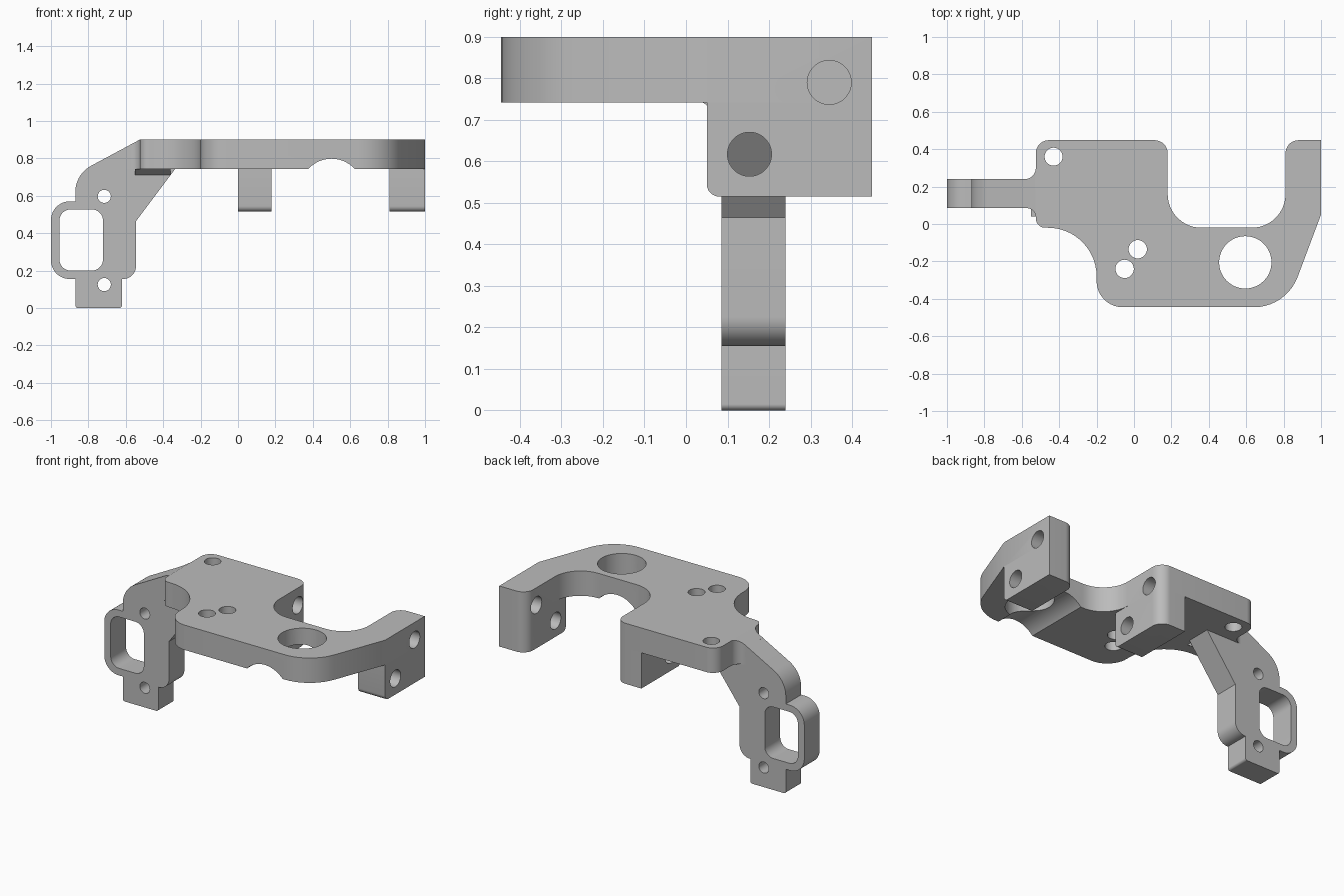
import bpy, bmesh, math
from mathutils import Vector

cube = bpy.data.objects.get("Cube")
if cube:
    bpy.data.objects.remove(cube, do_unlink=True)

grey = bpy.data.materials.new("plain grey")
grey.use_nodes = True
color = (0.5, 0.5, 0.5, 1)
grey.diffuse_color = color
grey.node_tree.nodes["Principled BSDF"].inputs["Base Color"].default_value = color


def rounded(corners):
    """Outline from (u, v, radius) corners, each rounded by an arc."""
    out = []
    for i, (u, v, r) in enumerate(corners):
        p = Vector((u, v))
        if r == 0:
            out.append(p)
            continue
        a = (Vector(corners[i - 1][:2]) - p).normalized()
        b = (Vector(corners[(i + 1) % len(corners)][:2]) - p).normalized()
        half = a.angle(b) / 2
        center = p + (a + b).normalized() * (r / math.sin(half))
        start = p + a * (r / math.tan(half)) - center
        end = p + b * (r / math.tan(half)) - center
        sweep = start.angle(end)
        steps = max(3, round(sweep / math.radians(7)))
        for k in range(steps + 1):
            t = k / steps
            out.append(center + (start * math.sin((1 - t) * sweep)
                                 + end * math.sin(t * sweep)) / math.sin(sweep))
    return out


def circle(u, v, r, n=48):
    return [Vector((u + r * math.cos(2 * math.pi * k / n),
                    v + r * math.sin(2 * math.pi * k / n))) for k in range(n)]


def prism(name, outline, lo, hi, axis):
    """Extrude a 2D outline along an axis; optional edge rounding is done later."""
    place = {"x": lambda u, v, w: (w, u, v),
             "y": lambda u, v, w: (u, w, v),
             "z": lambda u, v, w: (u, v, w)}[axis]
    bm = bmesh.new()
    bottom = bm.faces.new([bm.verts.new(place(p[0], p[1], lo)) for p in outline])
    new = bmesh.ops.extrude_face_region(bm, geom=[bottom])["geom"]
    shift = Vector(place(0, 0, hi - lo))
    bmesh.ops.translate(bm, vec=shift, verts=[g for g in new if isinstance(g, bmesh.types.BMVert)])
    bmesh.ops.recalc_face_normals(bm, faces=bm.faces)
    mesh = bpy.data.meshes.new(name)
    bm.to_mesh(mesh)
    bm.free()
    mesh.materials.append(grey)
    obj = bpy.data.objects.new(name, mesh)
    bpy.context.collection.objects.link(obj)
    return obj


def activate(obj):
    bpy.ops.object.select_all(action="DESELECT")
    obj.select_set(True)
    bpy.context.view_layer.objects.active = obj


def cut(obj, outline, lo, hi, axis):
    cutter = prism("cutter", outline, lo, hi, axis)
    cutter.hide_render = True
    mod = obj.modifiers.new("cut", "BOOLEAN")
    mod.operation, mod.solver, mod.object = "DIFFERENCE", "EXACT", cutter
    activate(obj)
    bpy.ops.object.modifier_apply(modifier=mod.name)
    bpy.data.objects.remove(cutter, do_unlink=True)


BACK, FRONT, UNDER, TOP = 0.448, -0.445, 0.742, 0.9
ARM_FRONT, ARM_BACK = 0.085, 0.24

# Main plate
plate = prism("main_plate", rounded([
    (-0.525, BACK, 0.07), (0.18, BACK, 0.07), (0.18, -0.02, 0.18),
    (0.81, -0.02, 0.18), (0.81, BACK, 0.07), (1, BACK, 0), (1, 0.05, 0),
    (0.814, FRONT, 0.25), (-0.2, FRONT, 0.14), (-0.2, -0.02, 0.26),
    (-0.525, -0.02, 0.05), (-0.525, ARM_FRONT, 0.05), (-0.6, ARM_FRONT, 0),
    (-0.6, ARM_BACK, 0), (-0.525, ARM_BACK, 0.06)]), UNDER, TOP, "z")

# Sloped trim where the plate blends into the arm
cut(plate, [(-0.525, TOP), (-0.7, 0.807), (-0.7, 1), (-0.525, 1)], -0.2, 0.6, "y")

# Vertical bores
for x, y, r in [(-0.43, 0.36, 0.048), (0.02, -0.135, 0.049),
                (-0.05, -0.24, 0.049), (0.595, -0.205, 0.14)]:
    cut(plate, circle(x, y, r), 0.6, 1, "z")

# Arched channel under the plate
cut(plate, circle(0.5, 0.63, 0.168, 64), -0.6, 0.2, "y")

# Mounting legs
legs = []
for name, corners in [
        ("center_leg", [(0, 0.05, 0), (0.18, 0.05, 0), (0.18, BACK, 0.07), (0, BACK, 0)]),
        ("left_leg", [(0.81, 0.05, 0), (1, 0.05, 0), (1, BACK, 0), (0.81, BACK, 0.07)])]:
    leg = prism(name, rounded(corners), 0.515, UNDER, "z")
    bm = bmesh.new()
    bm.from_mesh(leg.data)
    edges = [e for e in bm.edges if all(v.co.z < 0.52 and v.co.y < 0.06 for v in e.verts)]
    bmesh.ops.bevel(bm, geom=edges, offset=0.03, segments=6, profile=0.5, affect="EDGES")
    bm.to_mesh(leg.data)
    bm.free()
    legs.append(leg)

# Cross bores: the upper one is blind in the plate, the lower runs through
for part in [plate] + legs:
    cut(part, circle(0.345, 0.79, 0.053), 0.02, 1.1, "x")
for leg in legs:
    cut(leg, circle(0.153, 0.617, 0.053), -0.1, 1.1, "x")

# Side arm with window frame and screw holes
arm = prism("side_arm", rounded([
    (-0.525, TOP, 0), (-0.87, 0.715, 0.16), (-0.87, 0.57, 0),
    (-1, 0.57, 0.1), (-1, 0.155, 0.1), (-0.87, 0.155, 0),
    (-0.87, 0, 0.015), (-0.62, 0, 0.015), (-0.62, 0.155, 0),
    (-0.545, 0.155, 0.07), (-0.545, 0.465, 0), (-0.337, UNDER, 0),
    (-0.337, 0.8, 0)]), ARM_FRONT, ARM_BACK, "y")
cut(arm, rounded([(-0.955, 0.2, 0.06), (-0.722, 0.2, 0.06),
                  (-0.722, 0.527, 0.06), (-0.955, 0.527, 0.06)]), 0, 0.4, "y")
for z in (0.125, 0.597):
    cut(arm, circle(-0.715, z, 0.035), 0, 0.4, "y")

# Small gusset under the plate in front of the arm
gusset = prism("arm_gusset", [(0.09, UNDER), (0.04, UNDER), (0.085, 0.71), (0.09, 0.71)],
               -0.55, -0.36, "x")

for part in [plate, arm, gusset] + legs:
    activate(part)
    bpy.ops.object.shade_smooth_by_angle(angle=math.radians(30))
